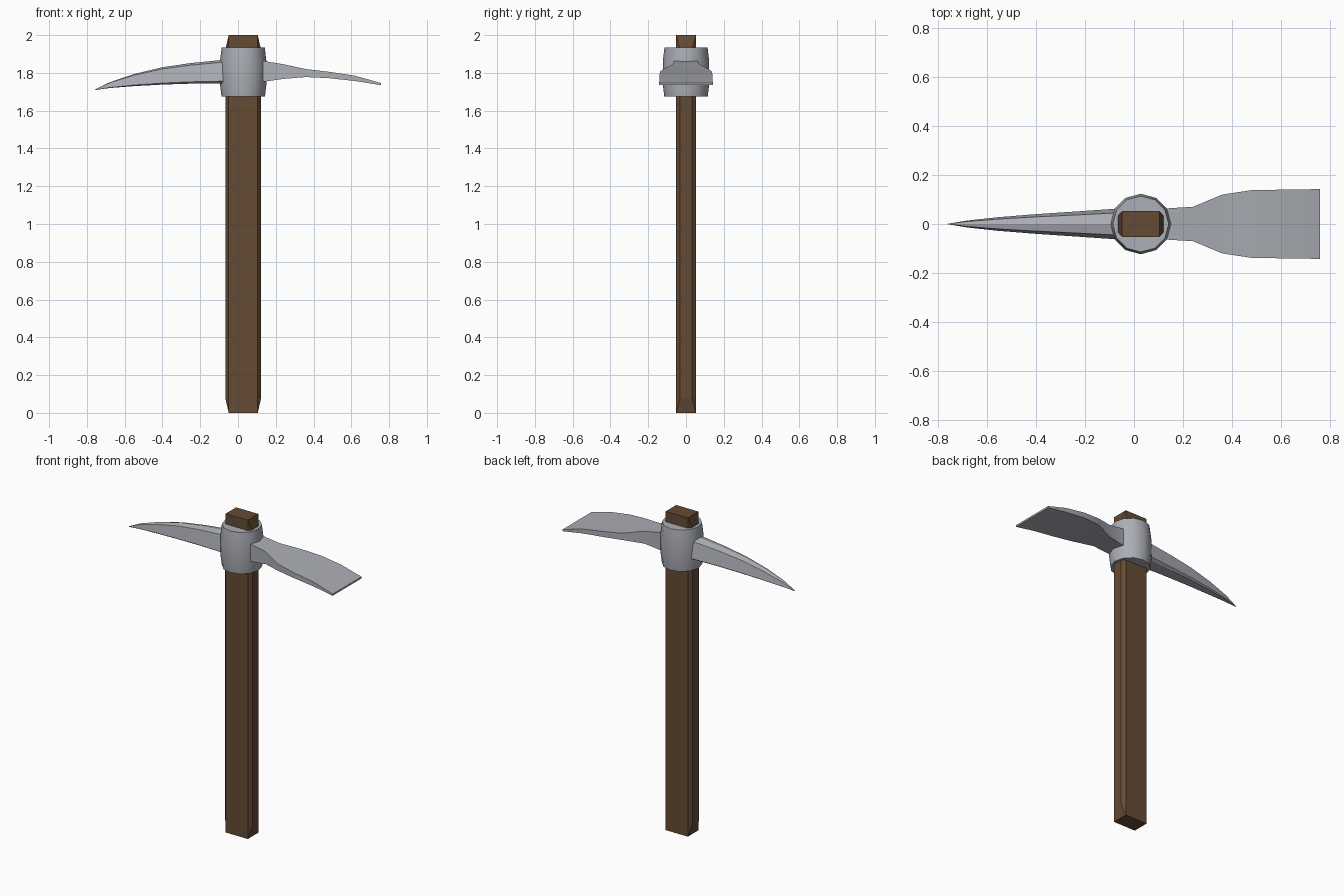
import bpy
import bmesh
import math

default = bpy.data.objects.get("Cube")
if default:
    bpy.data.objects.remove(default, do_unlink=True)

CX = 0.0275  # axis of the handle and collar


def material(name, rgb, metallic=0.0):
    mat = bpy.data.materials.new(name)
    mat.use_nodes = True
    mat.diffuse_color = (*rgb, 1)
    bsdf = mat.node_tree.nodes["Principled BSDF"]
    bsdf.inputs["Base Color"].default_value = (*rgb, 1)
    bsdf.inputs["Roughness"].default_value = 0.7
    return mat


wood = material("brown wood", (0.13, 0.07, 0.036))
steel = material("grey steel", (0.41, 0.425, 0.465))


def loft(name, rings, mat, smooth=None):
    """Skin a list of equally sized point rings and cap both ends."""
    bm = bmesh.new()
    loops = [[bm.verts.new(p) for p in ring] for ring in rings]
    for a, b in zip(loops, loops[1:]):
        n = len(a)
        for i in range(n):
            j = (i + 1) % n
            bm.faces.new((a[i], a[j], b[j], b[i]))
    bm.faces.new(loops[0][::-1])
    bm.faces.new(loops[-1])
    bmesh.ops.remove_doubles(bm, verts=bm.verts, dist=0.0002)
    bmesh.ops.recalc_face_normals(bm, faces=bm.faces)
    mesh = bpy.data.meshes.new(name)
    bm.to_mesh(mesh)
    bm.free()
    mesh.materials.append(mat)
    obj = bpy.data.objects.new(name, mesh)
    bpy.context.collection.objects.link(obj)
    if smooth:
        bpy.ops.object.select_all(action="DESELECT")
        obj.select_set(True)
        bpy.context.view_layer.objects.active = obj
        bpy.ops.object.shade_smooth_by_angle(angle=math.radians(smooth))
    return obj


# Handle: chamfered bar whose ends taper to a plain rectangle
def handle_ring(z, side_x, side_y):
    half = [(side_x, -side_y), (side_x, side_y), (0.077, 0.052), (-0.077, 0.052)]
    return [(CX + s * x, s * y, z) for s in (1, -1) for x, y in half]


def end_ring(z):
    half = [(0.077, -0.052), (0.077, 0.052), (0.077, 0.052), (-0.077, 0.052)]
    return [(CX + s * x, s * y, z) for s in (1, -1) for x, y in half]


loft("handle", [end_ring(0), handle_ring(0.075, 0.094, 0.032),
                handle_ring(1.925, 0.094, 0.032), end_ring(2)], wood)

# Collar: twelve-sided barrel around the handle
collar = [(1.675, 0.115), (1.74, 0.123), (1.86, 0.123), (1.935, 0.114)]
loft("collar", [[(CX + r * math.cos(k * math.pi / 6), r * math.sin(k * math.pi / 6), z)
                 for k in range(12)] for z, r in collar], steel, 35)

# Pick point: x, top height, bottom height, half width
spike = [(0.0, 1.875, 1.746, 0.065), (-0.09, 1.868, 1.745, 0.061),
         (-0.25, 1.852, 1.743, 0.05), (-0.4, 1.83, 1.738, 0.04),
         (-0.55, 1.794, 1.73, 0.028), (-0.68, 1.75, 1.72, 0.014),
         (-0.757, 1.712, 1.709, 0.001)]


def spike_ring(x, top, bottom, w):
    h = top - bottom
    right = [(w * 0.72, bottom), (w, bottom + h * 0.09), (w * 0.72, bottom + h * 0.9)]
    left = [(-y, z) for y, z in reversed(right)]
    return [(x, y, z) for y, z in right + [(0, top)] + left]


loft("pick_point", [spike_ring(*s) for s in spike], steel, 30)

# Flat blade: flares out sideways while it thins towards the edge
blade = [(0.05, 1.87, 1.75, 0.062), (0.14, 1.862, 1.754, 0.064),
         (0.24, 1.846, 1.768, 0.07), (0.36, 1.82, 1.778, 0.12),
         (0.48, 1.806, 1.772, 0.138), (0.62, 1.785, 1.757, 0.14),
         (0.757, 1.746, 1.735, 0.142)]
loft("flat_blade", [[(x, -w, b), (x, w, b), (x, w, t), (x, -w, t)]
                    for x, t, b, w in blade], steel, 30)
